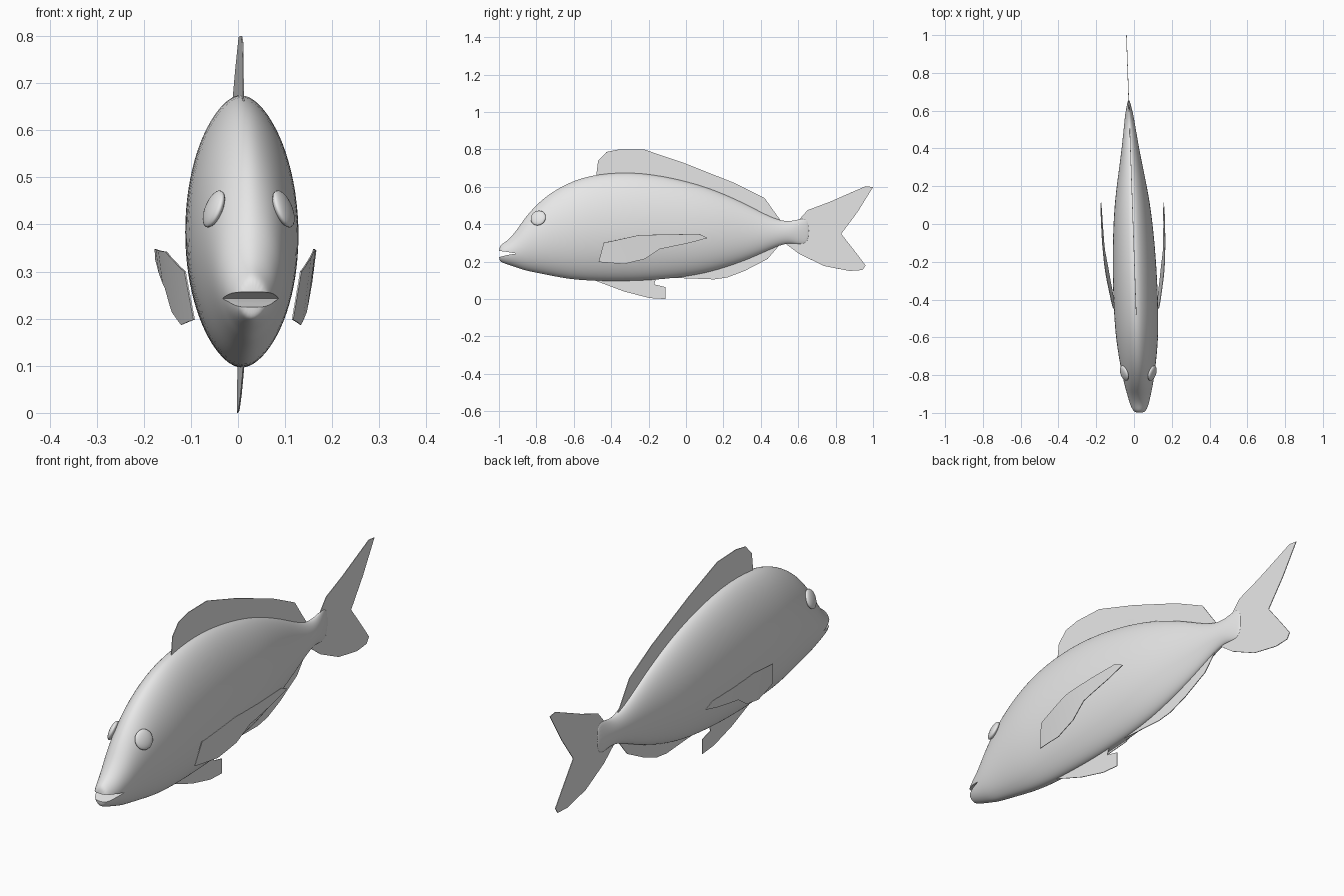
import bpy
import bmesh
from math import cos, sin, pi, copysign
from mathutils import Vector

cube = bpy.data.objects.get("Cube")
if cube:
    bpy.data.objects.remove(cube)

grey = bpy.data.materials.new("plain_grey")
grey.use_nodes = True
GREY = (0.8, 0.8, 0.8, 1)
grey.diffuse_color = GREY
grey.node_tree.nodes["Principled BSDF"].inputs["Base Color"].default_value = GREY


def centre(y):
    """Sideways position of the slightly turned spine."""
    return -0.005 - 0.035 * y


def make(name, bm):
    bmesh.ops.recalc_face_normals(bm, faces=bm.faces)
    mesh = bpy.data.meshes.new(name)
    bm.to_mesh(mesh)
    bm.free()
    mesh.materials.append(grey)
    obj = bpy.data.objects.new(name, mesh)
    bpy.context.collection.objects.link(obj)
    return obj


def activate(obj):
    bpy.ops.object.select_all(action="DESELECT")
    obj.select_set(True)
    bpy.context.view_layer.objects.active = obj


def smooth(obj):
    activate(obj)
    bpy.ops.object.shade_smooth_by_angle(angle=0.7)


def apply(obj, kind, **settings):
    mod = obj.modifiers.new(kind.lower(), kind)
    for key, value in settings.items():
        setattr(mod, key, value)
    activate(obj)
    bpy.ops.object.modifier_apply(modifier=mod.name)


# Body: oval rings along the length (y, top, bottom, half width)
stations = [
    (-1, .275, .205, .025), (-.985, .295, .195, .038), (-.95, .315, .182, .052),
    (-.9, .375, .165, .064), (-.86, .44, .15, .075), (-.76, .55, .13, .094),
    (-.62, .632, .1, .113), (-.48, .674, .092, .12), (-.25, .687, .09, .12),
    (.02, .632, .115, .106), (.18, .575, .155, .085), (.32, .51, .205, .06),
    (.42, .455, .25, .044), (.5, .42, .287, .033), (.56, .415, .3, .025),
    (.61, .43, .29, .016), (.66, .43, .3, .003),
]
SIDES = 20
bm = bmesh.new()
rings = []
for y, top, bottom, half in stations:
    ring = []
    for i in range(SIDES):
        a = 2 * pi * i / SIDES
        x = half * copysign(abs(cos(a)) ** 1.15, cos(a))
        z = (top + bottom) / 2 + (top - bottom) / 2 * sin(a)
        ring.append(bm.verts.new((centre(y) + x, y, z)))
    rings.append(ring)
for r, s in zip(rings, rings[1:]):
    for i in range(SIDES):
        j = (i + 1) % SIDES
        bm.faces.new((r[i], r[j], s[j], s[i]))
bm.faces.new(rings[0])
bm.faces.new(rings[-1])
body = make("body", bm)
apply(body, "SUBSURF", levels=2)

# Mouth: a wedge cut into the snout
bm = bmesh.new()
wedge = [(-1.05, .262), (-.97, .254), (-.905, .243), (-.95, .236), (-1.05, .212)]
face = bm.faces.new([bm.verts.new((-.2, y, z)) for y, z in wedge])
side = bmesh.ops.extrude_face_region(bm, geom=[face])["geom"]
bmesh.ops.translate(bm, vec=(.4, 0, 0),
                    verts=[v for v in side if isinstance(v, bmesh.types.BMVert)])
cutter = make("mouth_cutter", bm)
cutter.hide_render = True
apply(body, "BOOLEAN", object=cutter, operation="DIFFERENCE", solver="EXACT")
bpy.data.objects.remove(cutter)
smooth(body)


# Fins: thin sheets from an outline in the side plane
def fin(name, outline, offset=lambda y, z: 0):
    bm = bmesh.new()
    bm.faces.new([bm.verts.new((0, y, z)) for y, z in outline])
    for k in range(-4, 2):
        bmesh.ops.bisect_plane(bm, geom=bm.verts[:] + bm.edges[:] + bm.faces[:],
                               plane_co=(0, k * .1, 0), plane_no=(0, 1, 0))
    for v in bm.verts:
        v.co.x = centre(v.co.y) + offset(v.co.y, v.co.z)
    obj = make(name, bm)
    apply(obj, "SOLIDIFY", thickness=.003, offset=0)
    smooth(obj)


fin("dorsal_fin", [
    (-.48, .66), (-.47, .74), (-.425, .786), (-.355, .8), (-.22, .798), (-.01, .727),
    (.26, .62), (.42, .54), (.473, .465), (.51, .415), (.45, .38), (.2, .5),
    (0, .57), (-.25, .62)])
fin("tail_fin", [
    (.54, .37), (.61, .43), (.65, .475), (.77, .52), (.96, .603), (1, .598), (.917, .465),
    (.83, .348), (.91, .246), (.96, .18), (.944, .155), (.875, .15), (.74, .176),
    (.607, .24), (.527, .3)])
fin("anal_fin", [
    (-.14, .115), (.02, .11), (.15, .105), (.22, .115), (.313, .15), (.436, .214),
    (.495, .283), (.4, .29), (.2, .22), (0, .16)])
fin("pelvic_fin", [
    (-.49, .1), (-.33, .04), (-.195, .005), (-.11, 0), (-.11, .064), (-.17, .078),
    (-.16, .11), (-.3, .12)])

# Paired pectoral fins and eyes
pectoral = [
    (-.467, .198), (-.44, .3), (-.25, .342), (.07, .348), (.115, .326), (.02, .3),
    (-.14, .267), (-.22, .214), (-.33, .187)]


def spread(y, z):
    t = min(max((y + .47) / .45, 0), 1)
    return .078 + .13 * z + .045 * t * (2 - t)


for label, s in (("left", 1), ("right", -1)):
    fin(label + "_pectoral_fin", pectoral, lambda y, z: s * spread(y, z))
    bm = bmesh.new()
    bmesh.ops.create_uvsphere(bm, u_segments=24, v_segments=12, radius=.042)
    eye = make(label + "_eye", bm)
    eye.scale = (1, 1, .35)
    eye.location = (centre(-.79) + s * .074, -.79, .433)
    eye.rotation_euler = Vector((s * .88, -.3, .36)).to_track_quat("Z", "Y").to_euler()
    smooth(eye)
